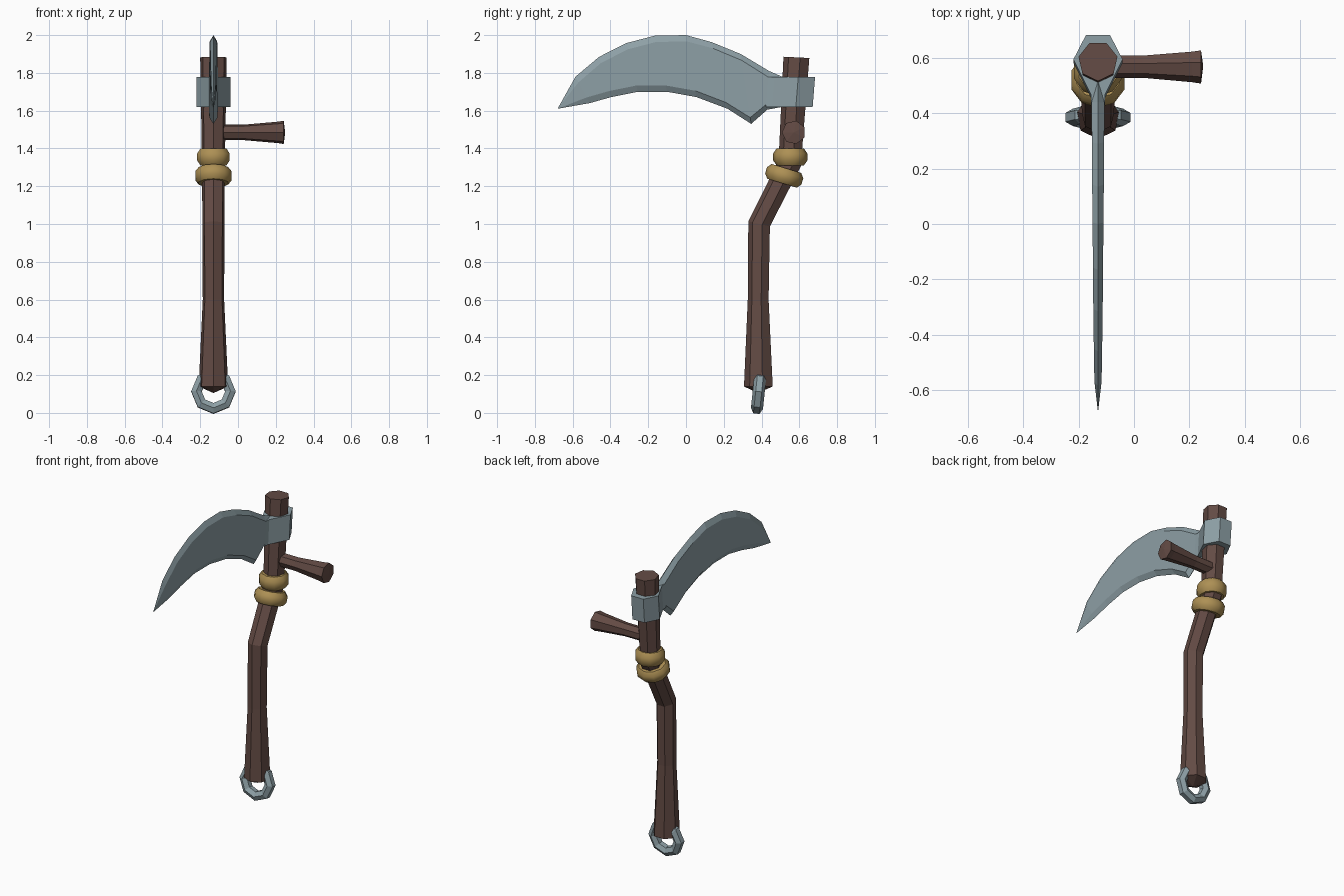
import bpy, bmesh, math
from mathutils import Vector, Matrix

if "Cube" in bpy.data.objects:
    bpy.data.objects.remove(bpy.data.objects["Cube"])

CX = -0.13  # plane of the shaft and blade


def material(name, rgb):
    m = bpy.data.materials.new(name)
    m.diffuse_color = (*rgb, 1)
    m.use_nodes = True
    m.node_tree.nodes["Principled BSDF"].inputs["Base Color"].default_value = m.diffuse_color
    return m


WOOD = material("dark_wood", (0.125, 0.07, 0.058))
STEEL = material("blue_steel", (0.27, 0.35, 0.38))
GOLD = material("brass", (0.42, 0.28, 0.09))


def finish(name, bm, mat, smooth=None):
    bmesh.ops.recalc_face_normals(bm, faces=bm.faces)
    mesh = bpy.data.meshes.new(name)
    bm.to_mesh(mesh)
    bm.free()
    ob = bpy.data.objects.new(name, mesh)
    bpy.context.collection.objects.link(ob)
    mesh.materials.append(mat)
    if smooth:
        bpy.ops.object.select_all(action='DESELECT')
        ob.select_set(True)
        bpy.context.view_layer.objects.active = ob
        bpy.ops.object.shade_smooth_by_angle(angle=math.radians(smooth))
    return ob


def loft(name, rings, mat, start_tip=None, end_tip=None):
    """Join equal-sized closed rings; ends are flat or run to a tip point."""
    bm = bmesh.new()
    loops = [[bm.verts.new(p) for p in r] for r in rings]
    n = len(loops[0])
    for a, b in zip(loops, loops[1:]):
        for i in range(n):
            j = (i + 1) % n
            bm.faces.new((a[i], a[j], b[j], b[i]))
    for loop, tip in ((loops[0], start_tip), (loops[-1], end_tip)):
        if tip is None:
            bm.faces.new(loop)
        else:
            t = bm.verts.new(tip)
            for i in range(n):
                bm.faces.new((loop[i], loop[(i + 1) % n], t))
    return finish(name, bm, mat)


def torus(name, loc, major, minor, height, segs, sides, rot, mat, smooth=None):
    M = Matrix.Translation(loc) @ rot
    bm = bmesh.new()
    grid = []
    for i in range(segs):
        a = math.tau * i / segs - math.pi / 2
        ring = []
        for k in range(sides):
            b = math.tau * (k + 0.5) / sides
            r = major + minor * math.cos(b)
            ring.append(bm.verts.new(M @ Vector((r * math.cos(a), r * math.sin(a), height * math.sin(b)))))
        grid.append(ring)
    for i in range(segs):
        for k in range(sides):
            p, q, l = grid[i], grid[(i + 1) % segs], (k + 1) % sides
            bm.faces.new((p[k], q[k], q[l], p[l]))
    return finish(name, bm, mat, smooth)


# Bent seven-sided shaft: y, z, radius, lean of the cross-section
rings = []
for y, z, r, lean in [(0.387, 0.14, 0.08, 0), (0.385, 0.6, 0.058, 0), (0.39, 1.0, 0.06, 0.24),
                      (0.552, 1.32, 0.062, 0.25), (0.588, 1.882, 0.072, 0.05)]:
    ring = []
    for i in range(7):
        a = math.tau * i / 7 - math.pi / 2
        dy = r * math.sin(a)
        ring.append((CX + r * math.cos(a), y + dy, z - dy * math.tan(lean)))
    rings.append(ring)
loft("shaft", rings, WOOD, start_tip=(CX, 0.38, 0.105))

# Side grip
rings = []
for x, r in [(-0.12, 0.042), (0.03, 0.042), (0.21, 0.058), (0.242, 0.063)]:
    rings.append([(x, 0.57 + r * math.cos(math.tau * (i + 0.5) / 7),
                   1.485 + r * math.sin(math.tau * (i + 0.5) / 7)) for i in range(7)])
loft("side_grip", rings, WOOD, end_tip=(0.25, 0.57, 1.485))

# Two brass bands and the hanging ring
torus("upper_band", (CX, 0.552, 1.355), 0.06, 0.033, 0.048, 10, 8, Matrix.Rotation(0, 4, 'X'), GOLD, 40)
torus("lower_band", (CX, 0.52, 1.255), 0.069, 0.034, 0.044, 10, 8,
      Matrix.Rotation(math.radians(-17), 4, 'X'), GOLD, 40)
torus("hanging_ring", (CX, 0.385, 0.113), 0.09, 0.032, 0.032, 8, 6,
      Matrix.Rotation(math.radians(84), 4, 'X'), STEEL)

# Collar wrapped round the shaft, narrowing forward into the blade
half = [(0.024, 0.43), (0.026, 0.462), (0.089, 0.588), (0.043, 0.677)]
plan = half + [(-x, y) for x, y in reversed(half)]
loft("collar", [[(CX + x, y + 0.08 * (z - 1.7), z) for x, y in plan] for z in (1.62, 1.777)], STEEL)

# Curved blade: back point, edge point, half thickness
stations = [((-0.585, 1.78), (-0.51, 1.64), 0.013), ((-0.46, 1.885), (-0.395, 1.672), 0.015),
            ((-0.315, 1.958), (-0.255, 1.70), 0.017), ((-0.165, 1.997), (-0.10, 1.70), 0.018),
            ((0.0, 2.0), (0.055, 1.672), 0.02), ((0.135, 1.963), (0.22, 1.61), 0.021),
            ((0.29, 1.90), (0.345, 1.53), 0.022), ((0.44, 1.81), (0.43, 1.605), 0.024),
            ((0.52, 1.775), (0.52, 1.622), 0.024)]
rings = []
for back, edge, t in stations:
    b, e = Vector(back), Vector(edge)
    d = (e - b).normalized() * 0.034
    bi, ei = b + d, e - d
    rings.append([(CX, *b), (CX + t, *bi), (CX + t, *ei), (CX, *e), (CX - t, *ei), (CX - t, *bi)])
loft("blade", rings, STEEL, start_tip=(CX, -0.68, 1.61))
